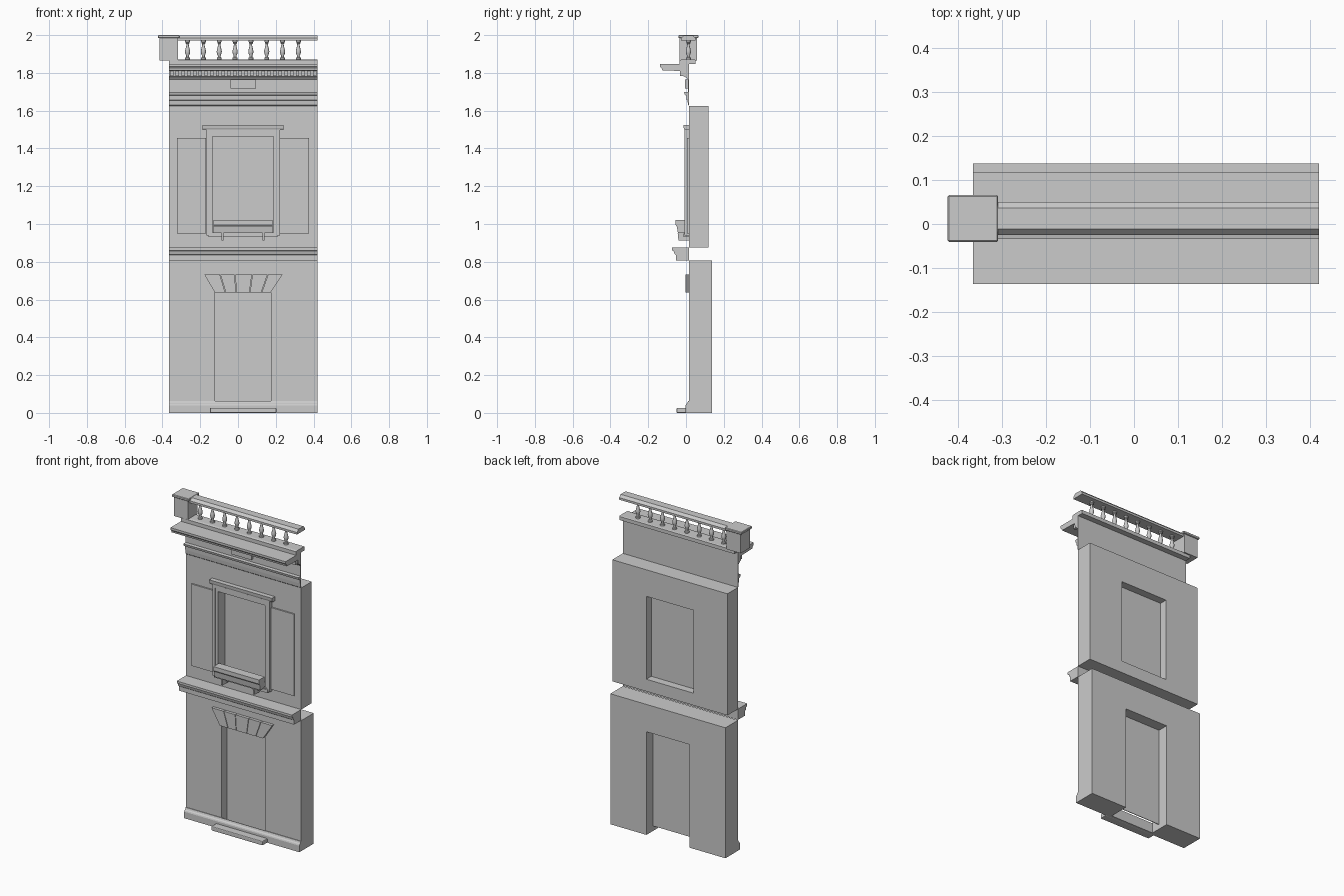
import bpy, bmesh, math
from mathutils import Vector

if "Cube" in bpy.data.objects:
    bpy.data.objects.remove(bpy.data.objects["Cube"])

WX0, WX1, CX = -0.366, 0.421, 0.027     # wall ends and centre line
WF = 0.015                              # wall front plane


def finish(name, bm, smooth=False):
    bmesh.ops.recalc_face_normals(bm, faces=bm.faces[:])
    me = bpy.data.meshes.new(name)
    bm.to_mesh(me)
    bm.free()
    ob = bpy.data.objects.new(name, me)
    bpy.context.collection.objects.link(ob)
    if smooth:
        for o in bpy.context.selected_objects:
            o.select_set(False)
        ob.select_set(True)
        bpy.context.view_layer.objects.active = ob
        bpy.ops.object.shade_smooth_by_angle(angle=math.radians(35))
    return ob


def extrude(name, pts, shift, smooth=False):
    """Closed polygon extruded along a vector."""
    bm = bmesh.new()
    f = bm.faces.new([bm.verts.new(p) for p in pts])
    r = bmesh.ops.extrude_face_region(bm, geom=[f], use_keep_orig=True)
    vs = [g for g in r["geom"] if isinstance(g, bmesh.types.BMVert)]
    bmesh.ops.translate(bm, verts=vs, vec=Vector(shift))
    return finish(name, bm, smooth)


def moulding(name, yz, x0=WX0, x1=WX1, smooth=False):
    return extrude(name, [(x0, y, z) for y, z in yz], (x1 - x0, 0, 0), smooth)


def plate(name, xz, y0, y1):
    return extrude(name, [(x, y0, z) for x, z in xz], (0, y1 - y0, 0))


def box(name, x0, x1, y0, y1, z0, z1):
    return plate(name, [(x0, z0), (x1, z0), (x1, z1), (x0, z1)], y0, y1)


def ring(name, outer, inner, y0, y1):
    """Rectangular frame; rectangles are (x0, x1, z0, z1)."""
    bm = bmesh.new()

    def loop(r, y):
        x0, x1, z0, z1 = r
        return [bm.verts.new((x, y, z)) for x, z in ((x0, z0), (x1, z0), (x1, z1), (x0, z1))]
    loops = [loop(outer, y0), loop(inner, y0), loop(inner, y1), loop(outer, y1)]
    for a, b in zip(loops, loops[1:] + loops[:1]):
        for i in range(4):
            j = (i + 1) % 4
            bm.faces.new((a[i], a[j], b[j], b[i]))
    return finish(name, bm)


# Ground floor wall with doorway, plinth, door and step
DX0, DX1, DZ = -0.122, 0.174, 0.637
plate("ground_floor_wall", [(WX0, 0), (DX0, 0), (DX0, DZ), (DX1, DZ), (DX1, 0),
                            (WX1, 0), (WX1, 0.806), (WX0, 0.806)], WF, 0.138)
moulding("plinth", [(WF, 0), (-0.002, 0), (-0.002, 0.04), (0.001, 0.047),
                    (0.007, 0.052), (0.011, 0.062), (WF, 0.062)])
box("door_panel", DX0, DX1, 0.068, 0.072, 0.03, DZ)
step = box("door_step", -0.148, 0.203, -0.05, 0.0, 0.0, 0.027)
bev = step.modifiers.new("round_edges", "BEVEL")
bev.width, bev.segments = 0.005, 2

# Flat arch over the door
tops = [-0.18, -0.095, -0.016, 0.075, 0.158, 0.237]
feet = [-0.124, -0.066, -0.010, 0.062, 0.124, 0.174]
for i in range(5):
    g = 0.0015
    plate(f"arch_stone_{i + 1}", [(feet[i] + g, DZ), (feet[i + 1] - g, DZ),
                                  (tops[i + 1] - g, 0.733), (tops[i] + g, 0.733)], -0.003, WF)

# String course between the floors
moulding("string_course", [(WF, 0.808), (-0.054, 0.808), (-0.054, 0.836), (-0.061, 0.842),
                           (-0.066, 0.858), (-0.075, 0.861), (-0.075, 0.875), (WF, 0.875)])

# Upper floor wall, window and surround
win = (-0.135, 0.188, 0.95, 1.462)
ring("upper_floor_wall", (WX0, WX1, 0.875, 1.626), win, WF, 0.118)
box("window_panel", win[0], win[1], 0.066, 0.07, win[2], win[3])
ring("window_frame", (-0.166, 0.221, 0.94, 1.5), win, -0.003, WF)
ring("window_frame_ridge", (-0.168, 0.223, 0.938, 1.5), (-0.15, 0.204, 0.955, 1.482), -0.009, WF)
moulding("window_head", [(WF, 1.498), (-0.008, 1.498), (-0.012, 1.508), (-0.014, 1.525),
                         (WF, 1.525)], -0.187, 0.241)
box("window_sill", -0.155, 0.21, -0.012, WF, 0.93, 0.95)

# Shutters
for side in (-1, 1):
    a, b = sorted((CX + side * 0.196, CX + side * 0.35))
    box("shutter_" + ("left" if side < 0 else "right"), a, b, 0.006, WF, 0.95, 1.455)

# Flower box on two brackets
moulding("flower_box", [(0.0, 0.952), (-0.043, 0.952), (-0.048, 0.985), (-0.055, 0.995),
                        (-0.055, 1.02), (0.0, 1.02)], -0.13, 0.182)
for side in (-1, 1):
    x = CX + side * 0.109
    moulding("flower_box_bracket", [(WF, 0.912), (-0.04, 0.912), (-0.044, 0.952), (WF, 0.952)],
             x - 0.005, x + 0.005)

# Entablature: architrave, frieze and projecting cornice in one profile
moulding("entablature", [
    (WF, 1.626), (0.011, 1.63), (0.008, 1.655), (0.004, 1.657), (0.003, 1.68),
    (-0.006, 1.683), (-0.01, 1.698), (0.010, 1.70), (0.010, 1.765), (0.002, 1.775),
    (-0.012, 1.782), (-0.015, 1.81), (-0.125, 1.813), (-0.127, 1.822), (-0.137, 1.833),
    (-0.137, 1.846), (WF, 1.846)])
box("frieze_block", -0.04, 0.094, -0.004, WF, 1.718, 1.765)
n = 26
for i in range(n):
    x = WX0 + (i + 0.5) * (WX1 - WX0) / n
    box(f"dentil_{i + 1}", x - 0.009, x + 0.009, -0.033, 0.0, 1.784, 1.812)

# Balustrade: base, rail and turned balusters
BY = 0.0125
moulding("balustrade_base", [(-0.034, 1.846), (-0.034, 1.868), (-0.02, 1.871), (0.045, 1.871),
                             (0.05, 1.868), (0.05, 1.846)])
moulding("balustrade_rail", [(BY - 0.038, 1.971), (BY - 0.038, 1.984), (BY - 0.024, 1.999),
                             (BY + 0.024, 1.999), (BY + 0.038, 1.984), (BY + 0.038, 1.971)])
prof = [(0.013, 1.869), (0.013, 1.880), (0.008, 1.883), (0.007, 1.890), (0.012, 1.902),
        (0.014, 1.913), (0.011, 1.927), (0.007, 1.943), (0.006, 1.953), (0.010, 1.956),
        (0.010, 1.962), (0.013, 1.964), (0.013, 1.973)]
for k in range(8):
    bm = bmesh.new()
    x, seg, prev = -0.267 + k * 0.0838, 12, None
    for r, z in prof:
        cur = [bm.verts.new((x + r * math.cos(2 * math.pi * i / seg),
                             BY + r * math.sin(2 * math.pi * i / seg), z)) for i in range(seg)]
        if prev:
            for i in range(seg):
                j = (i + 1) % seg
                bm.faces.new((prev[i], prev[j], cur[j], cur[i]))
        else:
            bm.faces.new(cur)
        prev = cur
    bm.faces.new(prev)
    finish(f"baluster_{k + 1}", bm, True)

# Corner pedestal with cap
box("pedestal", -0.415, -0.318, BY - 0.046, BY + 0.046, 1.866, 1.985)
cap = box("pedestal_cap", -0.424, -0.309, BY - 0.053, BY + 0.053, 1.984, 2.0)
bev = cap.modifiers.new("chamfer", "BEVEL")
bev.width, bev.segments = 0.003, 1
